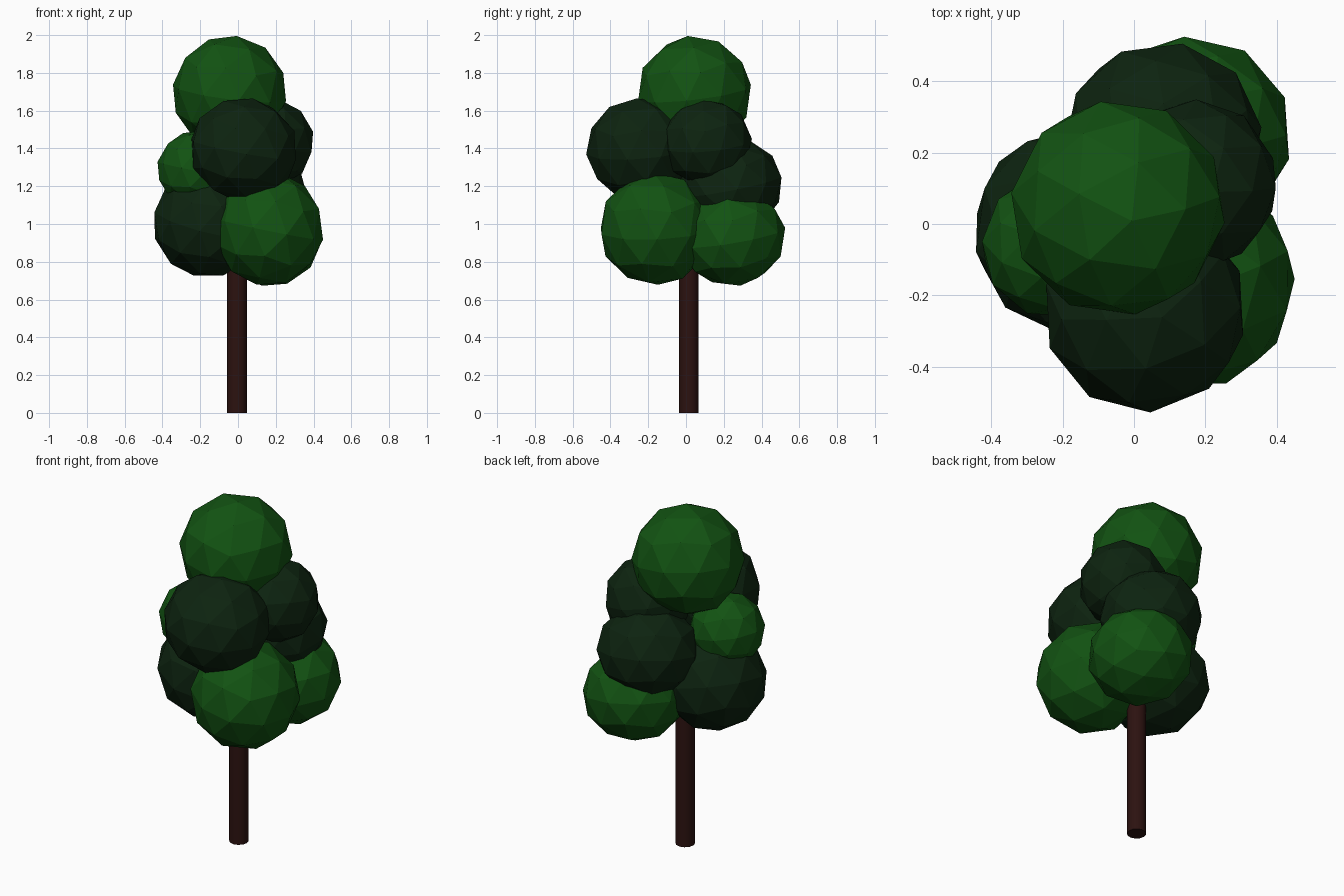
import bpy
from math import radians

cube = bpy.data.objects.get("Cube")
if cube:
    bpy.data.objects.remove(cube, do_unlink=True)


def make_material(name, colour):
    mat = bpy.data.materials.new(name)
    mat.use_nodes = True
    mat.diffuse_color = colour
    mat.node_tree.nodes["Principled BSDF"].inputs["Base Color"].default_value = colour
    return mat


leaf_light = make_material("leaf green", (0.006, 0.085, 0.006, 1))
leaf_dark = make_material("dark leaf green", (0.004, 0.017, 0.005, 1))
bark = make_material("dark bark", (0.025, 0.006, 0.005, 1))


def foliage(name, centre, radii, tilt, mat):
    """Faceted leaf clump."""
    bpy.ops.mesh.primitive_ico_sphere_add(
        subdivisions=2, radius=1, location=centre,
        rotation=[radians(a) for a in tilt])
    clump = bpy.context.object
    clump.name = name
    clump.scale = radii
    clump.data.materials.append(mat)


# Trunk, running up into the crown
bpy.ops.mesh.primitive_cylinder_add(
    vertices=12, radius=0.052, depth=1.2, location=(-0.005, 0.015, 0.6))
trunk = bpy.context.object
trunk.name = "trunk"
trunk.data.materials.append(bark)
bpy.ops.object.shade_smooth_by_angle(angle=radians(35))

# Crown, from the top down
foliage("top_foliage", (-0.045, 0.045, 1.695), (0.305, 0.305, 0.305), (8, 6, 10), leaf_light)
foliage("front_upper_foliage", (0.03, -0.24, 1.395), (0.29, 0.29, 0.275), (10, 5, 40), leaf_dark)
foliage("left_upper_foliage", (0.17, 0.11, 1.43), (0.235, 0.24, 0.235), (5, 12, 0), leaf_dark)
foliage("back_middle_foliage", (0.08, 0.235, 1.2), (0.28, 0.28, 0.255), (12, 0, 25), leaf_dark)
foliage("right_middle_foliage", (-0.225, -0.06, 1.29), (0.205, 0.205, 0.205), (5, 10, 15), leaf_light)
foliage("right_lower_foliage", (-0.165, -0.02, 1.0), (0.29, 0.295, 0.285), (15, 8, 30), leaf_dark)
foliage("front_lower_foliage", (0.16, -0.16, 0.975), (0.295, 0.305, 0.303), (6, 10, 20), leaf_light)
foliage("back_lower_foliage", (0.16, 0.245, 0.93), (0.285, 0.285, 0.262), (10, 6, 5), leaf_light)
